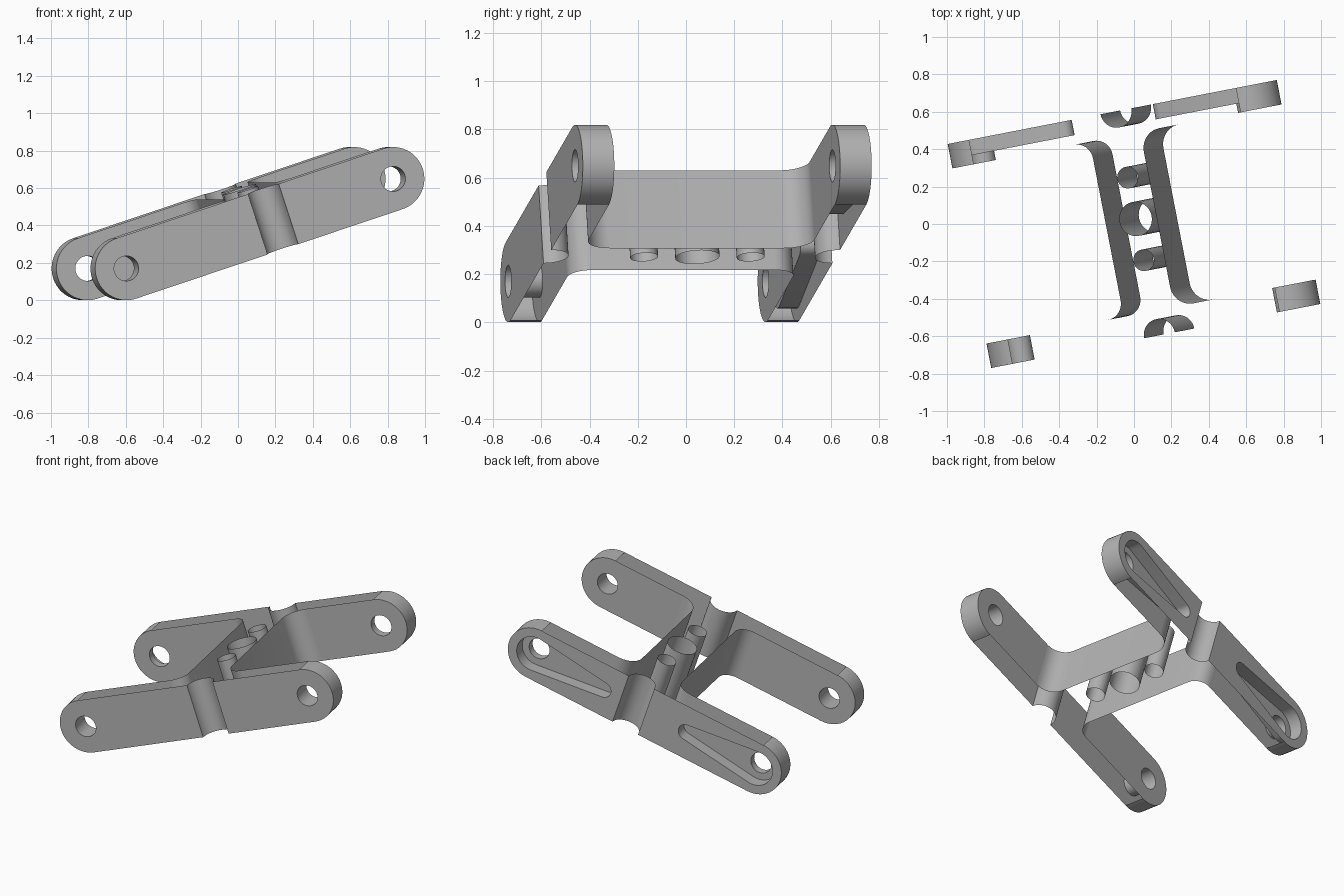
import bpy
import bmesh
from math import sin, cos, pi, radians, asin
from mathutils import Matrix, Vector

cube = bpy.data.objects.get("Cube")
if cube:
    bpy.data.objects.remove(cube)

# Local frame: u along the arms, v across them, w through the thickness
POSE = (Matrix.Translation((0, 0, 0.41)) @ Matrix.Rotation(radians(11), 4, 'Z')
        @ Matrix.Rotation(radians(-18.25), 4, 'Y'))
R = 0.17             # half height and end radius
C = 0.765            # pivot distance from the middle
OUT, INN = 0.61, 0.477   # outer and inner faces of the arms
MID = 0.077          # middle of grooves and tubes
GROOVE = 0.088
WALLS = {-1: (-0.1, 0.09), 1: (0.188, 0.11)}   # position, fillet radius

grey = bpy.data.materials.new("mid_grey")
grey.use_nodes = True
COLOUR = (0.45, 0.45, 0.45, 1)
grey.diffuse_color = COLOUR
grey.node_tree.nodes["Principled BSDF"].inputs["Base Color"].default_value = COLOUR


def arc(cx, cy, r, a, b, n):
    return [(cx + r * cos(a + (b - a) * i / n), cy + r * sin(a + (b - a) * i / n))
            for i in range(n + 1)]


def strip(bm, first, second, closed=False):
    """Ribbon of quads between two matching paths."""
    a = [bm.verts.new(p) for p in first]
    b = [bm.verts.new(p) for p in second]
    for i in range(len(a) - (0 if closed else 1)):
        j = (i + 1) % len(a)
        bm.faces.new((a[i], a[j], b[j], b[i]))


def upright(bm, path, closed=False):
    """Wall through the full thickness along a plan path."""
    strip(bm, [(u, v, -R) for u, v in path], [(u, v, R) for u, v in path], closed)


def across(bm, path, v0, v1, closed=False):
    """Wall running across the arm along a side path."""
    strip(bm, [(u, v0, w) for u, w in path], [(u, v1, w) for u, w in path], closed)


def panel(bm, v, outline, hole):
    """Flat face with an opening."""
    edges = []
    for loop in (outline, hole):
        vs = [bm.verts.new((u, v, w)) for u, w in loop]
        edges += [bm.edges.new((vs[i - 1], vs[i])) for i in range(len(vs))]
    bmesh.ops.triangle_fill(bm, use_beauty=True, edges=edges, normal=Vector((0, 1, 0)))


def finish(name, bm):
    bmesh.ops.remove_doubles(bm, verts=bm.verts, dist=0.0005)
    bmesh.ops.recalc_face_normals(bm, faces=bm.faces)
    bm.transform(POSE)
    mesh = bpy.data.meshes.new(name)
    bm.to_mesh(mesh)
    bm.free()
    mesh.materials.append(grey)
    obj = bpy.data.objects.new(name, mesh)
    bpy.context.collection.objects.link(obj)
    bpy.ops.object.select_all(action='DESELECT')
    bpy.context.view_layer.objects.active = obj
    obj.select_set(True)
    bpy.ops.object.shade_smooth_by_angle(angle=radians(30))


def mirror(path, s):
    return [(s * u, w) for u, w in path]


# Arms: rounded ends, pivot holes, and tapered pockets on the back pair
end = arc(C, 0, R, -pi / 2, pi / 2, 24)
hole = arc(C, 0, 0.067, 0, 2 * pi, 32)[:-1]
BIG, SMALL, TIP = 0.112, 0.05, 0.285
lean = pi / 2 + asin((BIG - SMALL) / (C - TIP))
lean = pi - lean
pocket = (arc(C, 0, BIG, -pi + lean, pi - lean, 24)
          + arc(TIP, 0, SMALL, pi - lean, pi + lean, 14))

for side, row in ((-1, "front"), (1, "back")):
    for s, hand in ((-1, "right"), (1, "left")):
        bm = bmesh.new()
        tip, bore, slot = (mirror(p, s) for p in (end, hole, pocket))
        wall, fillet = WALLS[s]
        inner = [(wall + s * fillet, R), (wall + s * fillet, -R)]
        outer = [(MID + s * GROOVE, R), (MID + s * GROOVE, -R)]
        across(bm, tip, side * OUT, side * INN)
        panel(bm, side * INN, tip + inner, bore)
        if side < 0:
            panel(bm, -OUT, tip + outer, bore)
            across(bm, bore, -OUT, -INN, True)
        else:
            floor = OUT - 0.083
            panel(bm, OUT, tip + outer, slot)
            across(bm, slot, OUT, floor, True)
            panel(bm, floor, slot, bore)
            across(bm, bore, floor, INN, True)
        finish(row + "_" + hand + "_arm", bm)

    # Half-round groove between the two arms of a row
    bm = bmesh.new()
    upright(bm, arc(MID, side * OUT, GROOVE, 0, -side * pi, 20))
    finish(row + "_groove", bm)

# Web walls with fillets into the arms
for s, (wall, r) in WALLS.items():
    bm = bmesh.new()
    lower = arc(wall + s * r, -INN + r, r, -pi / 2, -pi / 2 - s * pi / 2, 10)
    upright(bm, lower + [(u, -v) for u, v in reversed(lower)])
    finish(("right" if s < 0 else "left") + "_web_wall", bm)

# Tubes standing between the web walls
for name, v, r in (("front_tube", -0.2, 0.058), ("middle_tube", 0.025, 0.092),
                   ("back_tube", 0.25, 0.058)):
    bm = bmesh.new()
    upright(bm, arc(MID - 0.007, v, r, 0, 2 * pi, 32)[:-1], True)
    finish(name, bm)
